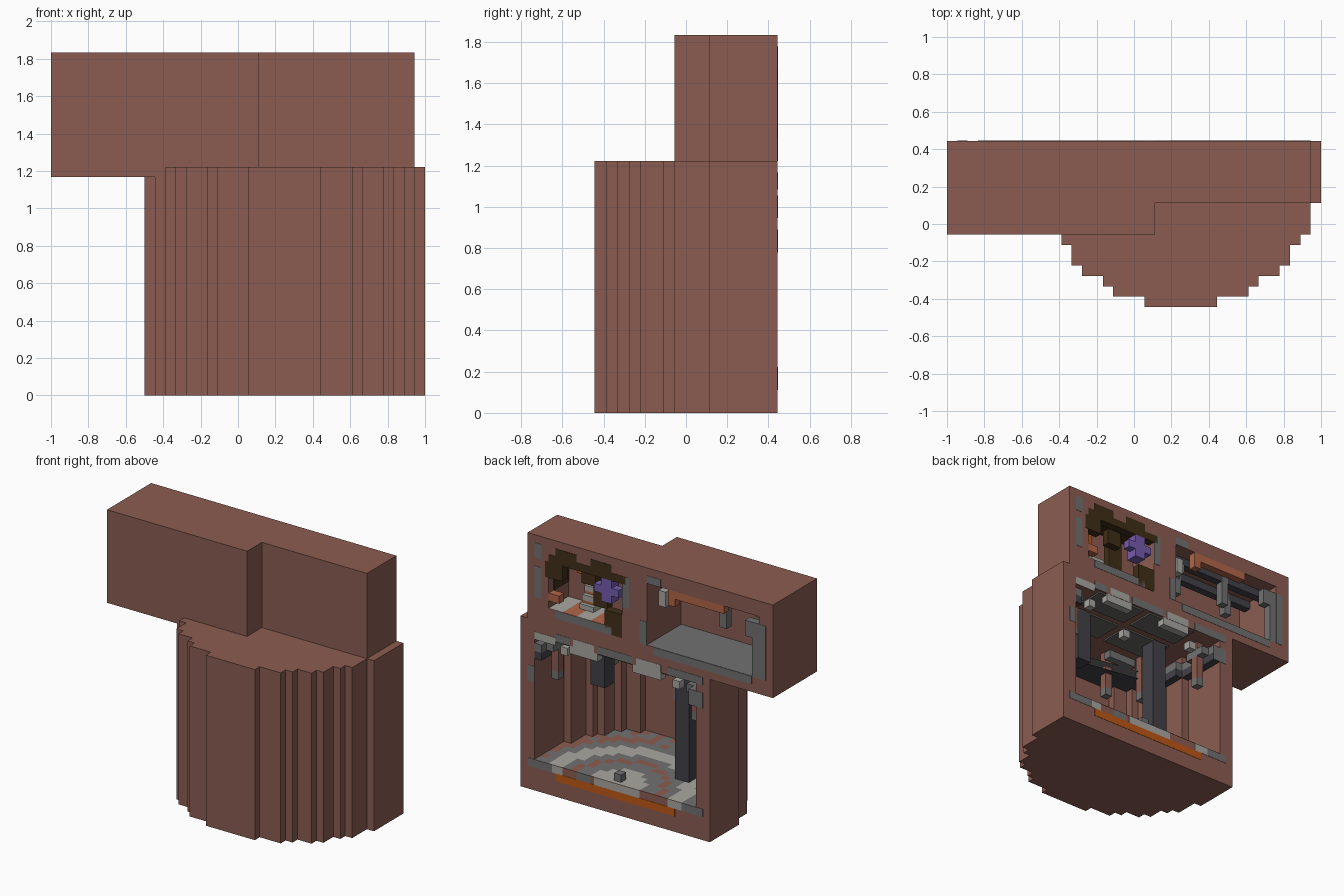
import bpy
import bmesh
import math
import random
from mathutils import Vector

default_cube = bpy.data.objects.get("Cube")
if default_cube:
    bpy.data.objects.remove(default_cube, do_unlink=True)

UNIT = 1 / 18          # size of one building block
MIDDLE = 22.5          # block column at the middle of the hall
BACK = 0               # depth of the open back side
SKIN = 0.04            # thickness of painted plates, in blocks
random.seed(4)


def srgb(red, green, blue):
    return tuple((c / 255) ** 2.2 for c in (red, green, blue)) + (1,)


def make_material(name, colour):
    material = bpy.data.materials.new(name)
    material.use_nodes = True
    material.diffuse_color = colour
    shader = material.node_tree.nodes["Principled BSDF"]
    shader.inputs["Base Color"].default_value = colour
    return material


clay = make_material("clay brown", srgb(138, 93, 82))
stone = make_material("mid grey stone", srgb(114, 113, 113))
pale = make_material("pale grey stone", srgb(168, 166, 160))
slate = make_material("dark slate", srgb(68, 68, 74))
panel = make_material("ceiling grey", srgb(102, 101, 96))
bark = make_material("dark bark", srgb(66, 50, 30))
orange = make_material("burnt orange", srgb(190, 88, 27))
terracotta = make_material("terracotta", srgb(178, 102, 74))
violet = make_material("violet", srgb(118, 92, 172))


def place(column, depth, level):
    """Block column, depth from the open back, and level to a position."""
    return Vector(((column - 18) * UNIT, (8 - depth) * UNIT, level * UNIT))


def finish(name, bm, *materials):
    bmesh.ops.recalc_face_normals(bm, faces=bm.faces)
    mesh = bpy.data.meshes.new(name)
    bm.to_mesh(mesh)
    bm.free()
    for material in materials:
        mesh.materials.append(material)
    part = bpy.data.objects.new(name, mesh)
    bpy.context.collection.objects.link(part)
    return part


def add_box(bm, columns, depths, levels):
    verts = bmesh.ops.create_cube(bm, size=1)["verts"]
    for v in verts:
        v.co = place(*(span[int(c > 0)] for span, c in zip((columns, depths, levels), v.co)))


def boxes(name, material, *spans):
    bm = bmesh.new()
    for span in spans:
        add_box(bm, *span)
    return finish(name, bm, material)


def mirrored(*spans):
    """The given boxes and their twins across the middle of the hall."""
    twins = [((2 * MIDDLE - c[1], 2 * MIDDLE - c[0]), d, l) for c, d, l in spans]
    return list(spans) + twins


def back_plates(name, material, *rects):
    return boxes(name, material, *[(c, (-SKIN, BACK), l) for c, l in rects])


def prism(name, outline, low, high, material):
    bm = bmesh.new()
    face = bm.faces.new([bm.verts.new(place(c, d, low)) for c, d in outline])
    grown = bmesh.ops.extrude_face_region(bm, geom=[face])["geom"]
    lift = Vector((0, 0, (high - low) * UNIT))
    bmesh.ops.translate(bm, vec=lift, verts=[g for g in grown if isinstance(g, bmesh.types.BMVert)])
    return finish(name, bm, material)


def stepped(rows):
    """Stair-edged half round: rows are (half width, depth where it ends)."""
    side, depth = [], BACK
    for half, end in rows:
        side += [(half, depth), (half, end)]
        depth = end
    return [(MIDDLE + h, d) for h, d in side] + [(MIDDLE - h, d) for h, d in reversed(side)]


def ring(outer, inner):
    return outer + inner[::-1]


# Shell of the round hall
outer_rows = [(13.5, 6), (12.5, 9), (11.5, 10), (10.5, 12), (9.5, 13), (7.5, 14), (6.5, 15), (3.5, 16)]
inner_rows = [(11.5, 6), (10.5, 9), (9.5, 10), (8.5, 12), (7.5, 13), (5.5, 14)]
hall, hollow = stepped(outer_rows), stepped(inner_rows)
prism("hall_base", hall, 0, 4, clay)
prism("hall_wall", ring(hall, hollow), 4, 20, clay)
prism("hall_roof", hall, 20, 22, clay)


# Shells of the two upper rooms
def room(name, left, right, depth, inside, low, floor):
    outline = [(left, BACK), (left, depth), (right, depth), (right, BACK)]
    a, b = inside
    cavity = [(a, BACK), (a, depth - 2), (b, depth - 2), (b, BACK)]
    prism(name + "_floor", outline, low, floor, clay)
    prism(name + "_wall", ring(outline, cavity), floor, 31, clay)
    prism(name + "_roof", outline, 31, 33, clay)


room("long_room", 0, 20, 9, (2, 18), 21, 23)
room("small_room", 20, 35, 6, (21.5, 32), 22, 24)

# Hall floor mosaic in rings around the small pedestal
bm = bmesh.new()
for depth in range(14):
    half = next(h for h, end in inner_rows if depth < end)
    for step in range(int(2 * half)):
        column = MIDDLE - half + step
        corners = [(column, depth), (column + 1, depth), (column + 1, depth + 1), (column, depth + 1)]
        tile = bm.faces.new([bm.verts.new(place(c, d, 4 + SKIN)) for c, d in corners])
        radius = math.hypot(column + 0.5 - MIDDLE, depth)
        bands = [(3.2, 2), (5.2, 1), (6.3, 0), (7.6, 1), (9.5, 2), (11, 1), (99, 0)]
        tile.material_index = next(m for limit, m in bands if radius < limit)
        if radius > 9.5 and random.random() < 0.3:
            tile.material_index = 1
finish("hall_floor_mosaic", bm, clay, stone, pale)
boxes("floor_pedestal", stone, ((22, 23), (0.5, 1.5), (4, 5)))

# Hall ceiling: cornice, panels, lintel stones
shrunk = stepped([(h - 1, min(end, 13)) for h, end in inner_rows[:-1]])
prism("hall_cornice", ring(hollow, shrunk), 17, 18, slate)
prism("hall_cornice_top", ring(hollow, shrunk), 18, 19, stone)
panels = [((23, 30), span, (19.8, 20)) for span in ((0.2, 4), (5, 9))]
boxes("ceiling_panels", panel, *mirrored(*panels))
boxes("lintel_stones", pale, *mirrored(((25, 29), (BACK, 1), (19, 20))))
back_plates("lintel_patches", pale, ((25.5, 28.5), (20, 21)), ((16, 19.5), (20, 21)),
            ((31, 34), (19.5, 20.5)))

# Posts under the ceiling, one reaching the floor and one broken
boxes("tall_post", slate, ((15.5, 17.5), (5, 7), (4, 20)))
boxes("broken_post", slate, ((27.5, 29.5), (5, 7), (13, 20)))
hangers = [((32, 33), (2, 3)), ((29, 30), (9, 10)), ((25, 26), (11, 12))]
boxes("hanging_posts", clay, *mirrored(*[(c, d, (15, 20)) for c, d in hangers]))
boxes("hanging_post_feet", stone, *mirrored(*[(c, d, (14, 15)) for c, d in hangers]))
boxes("ceiling_brackets", stone, *mirrored(((32, 34), (1, 4), (18, 19)), ((24, 28), (9, 10), (18, 19))))
boxes("ceiling_lamps", pale, *mirrored(((30, 31), (1, 2), (18, 19))), ((22, 23), (4, 5), (18, 19)))

# Stains on the hall wall
boxes("wall_stains", stone, ((24, 28), (14 - SKIN, 14), (12, 17)), ((18, 20), (14 - SKIN, 14), (6, 9)),
      ((21, 24), (14 - SKIN, 14), (9, 12)))

# Painted strips along the hall threshold
back_plates("threshold_orange", orange, ((14, 31), (2, 3)))
back_plates("threshold_pale", pale, ((19, 25.5), (3, 4)), ((30, 31.5), (3, 4)), ((13, 15), (3, 4)))
back_plates("threshold_grey", stone, ((31.5, 35), (3, 4)), ((10, 13), (3, 4)), ((26, 28), (3, 4)))

# Grey mottling on the back face
back_plates("mottling_hall", stone, ((10, 12), (17, 19)), ((34, 35), (14, 16)), ((29, 31), (20, 21)),
            ((20, 25), (20, 21)), ((10, 15), (20, 21)))
back_plates("mottling_small_room", stone, ((33, 34), (30, 32)), ((33, 34), (25, 29)),
            ((23, 31), (23, 24)), ((20.5, 21.5), (27, 31)))
back_plates("mottling_long_room", stone, ((18, 19), (23, 26)), ((3, 17), (22, 23)),
            ((1, 2), (23, 30)), ((16, 18), (31, 32)))

# Long room: stone floor, beams, shelf and hanging parts
boxes("long_room_paving", stone, ((2, 18), (BACK, 7), (23, 23 + SKIN)))
boxes("long_room_lintel", terracotta, ((7, 15), (BACK, 1), (30, 31)), ((14, 15), (BACK, 1), (29, 30)))
boxes("long_room_beams", slate, ((2, 18), (2, 3), (30, 31)), ((2, 18), (5, 6), (30, 31)))
boxes("long_room_hanging_posts", stone, ((8, 9), (2, 3), (27, 31)), ((13, 14), (5, 6), (28, 31)),
      ((5, 6), (5, 6), (28, 31)))
boxes("long_room_side_pillar", stone, ((2, 3), (BACK, 1), (23, 30)), ((3, 4), (BACK, 1), (28, 30)))
boxes("long_room_lamps", pale, ((16, 17), (1, 2), (28, 30)), ((15, 16), (2, 3), (29, 30)))

# Small room: rough bark frame around the opening
boxes("bark_frame", bark, ((21, 32), (-SKIN, 1), (30, 31)), ((30, 32), (-SKIN, 1), (28, 30)),
      ((21.5, 24), (-SKIN, 1), (23, 26)), ((26, 28), (1, 2), (28, 30)), ((25, 27), (2, 3), (25, 30)))
back_plates("bark_crown", bark, ((28, 31), (31, 32)), ((23, 26), (31, 32)), ((31, 32.5), (28, 30)))
boxes("bark_lining", bark, ((31.9, 32), (1, 4), (26, 31)), ((21.5, 32), (1, 4), (30.9, 31)))

# Small room: striped floor, steps, lamp and crystal
for index in range(5):
    start = 22 + 2 * index
    boxes(f"floor_stripe_{index}", (pale, terracotta)[index % 2],
          ((start, start + 2), (BACK, 4), (24, 24 + SKIN)))
for index in range(3):
    boxes(f"pale_step_{index}", pale, ((27, 29), (2 + index / 2, 4), (24 + index, 24.7 + index)))
    boxes(f"step_riser_{index}", terracotta, ((27, 29), (2.5 + index / 2, 4), (24.7 + index, 25 + index)))
boxes("terracotta_pot", terracotta, ((30.5, 32), (BACK, 1), (25, 26)))
boxes("orange_lamp", orange, ((29, 30), (3, 4), (28, 30)))
boxes("violet_crystal", violet, ((22, 25.5), (BACK, 1), (28, 29)), ((23, 24.5), (-SKIN, 1.5), (27, 30)))
